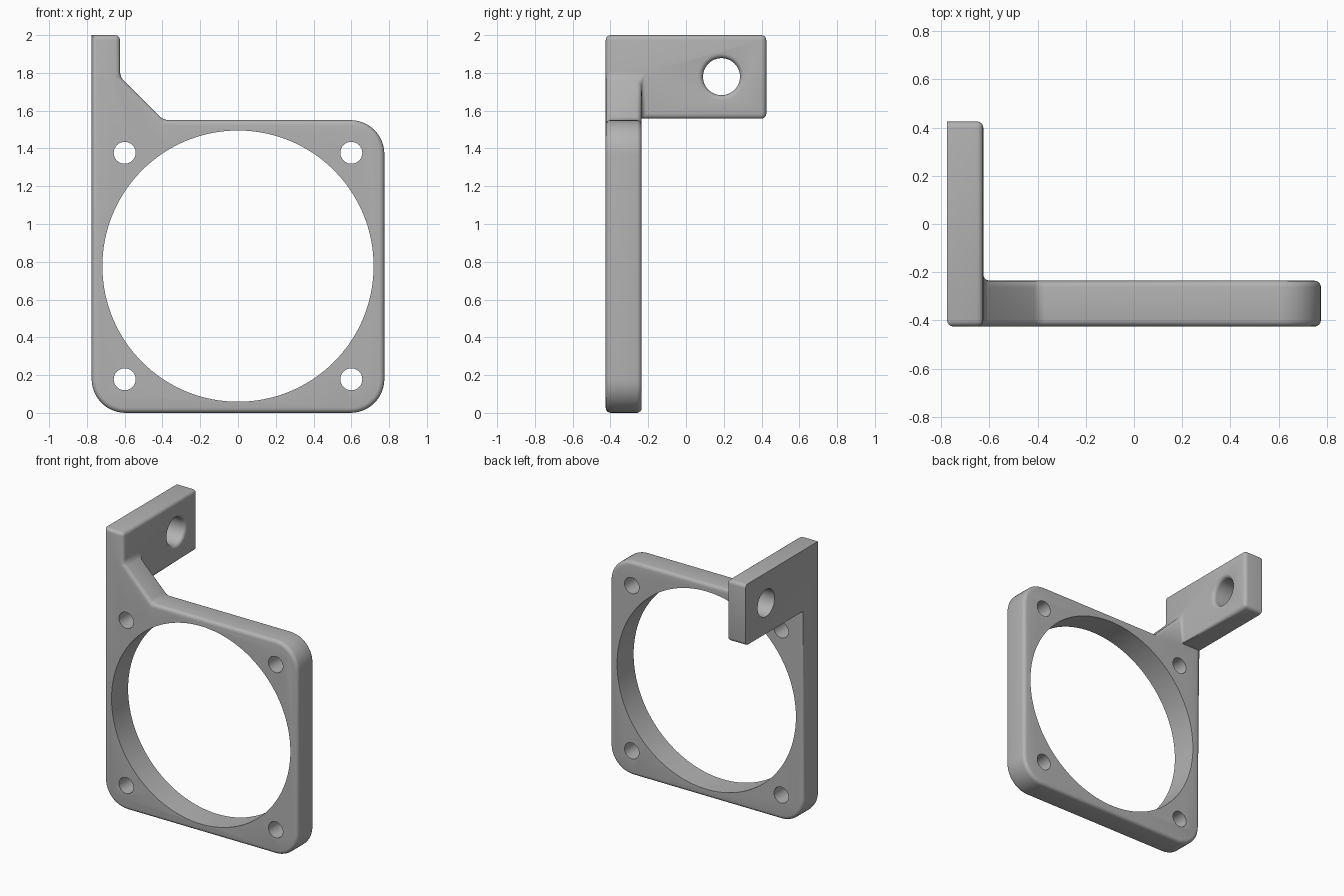
import bpy, bmesh, math
from mathutils import Matrix

if "Cube" in bpy.data.objects:
    bpy.data.objects.remove(bpy.data.objects["Cube"])

FRONT, MID, BACK = -0.425, -0.235, 0.425   # front face, plate back, arm end
LEFT, INNER = -0.775, -0.625               # outer and inner side of the arm
FRAME_TOP, ARM_LOW, RND, CORNER = 1.55, 1.558, 0.026, 0.18

grey = bpy.data.materials.new("light_grey")
grey.diffuse_color = (0.45, 0.45, 0.45, 1)
grey.use_nodes = True
grey.node_tree.nodes["Principled BSDF"].inputs["Base Color"].default_value = grey.diffuse_color


def add_object(name, bm):
    bmesh.ops.recalc_face_normals(bm, faces=bm.faces)
    mesh = bpy.data.meshes.new(name)
    bm.to_mesh(mesh)
    bm.free()
    mesh.materials.append(grey)
    ob = bpy.data.objects.new(name, mesh)
    bpy.context.collection.objects.link(ob)
    return ob


def arc(cx, cz, start):
    steps = 12
    return [(cx + CORNER * math.cos(math.radians(start + 90 * i / steps)),
             cz + CORNER * math.sin(math.radians(start + 90 * i / steps)))
            for i in range(steps + 1)]


# Front outline: arm section first, then the frame clockwise-free loop
outline = [(INNER, 2), (LEFT, 2), (LEFT, ARM_LOW)]
outline += arc(LEFT + CORNER, CORNER, 180)
outline += arc(-LEFT - CORNER, CORNER, 270)
outline += arc(-LEFT - CORNER, FRAME_TOP - CORNER, 0)
outline += [(-0.395, FRAME_TOP), (INNER, 1.78)]

bm = bmesh.new()
front = [bm.verts.new((x, FRONT, z)) for x, z in outline]
back = [bm.verts.new((x, MID, z)) for x, z in outline]
n = len(outline)
bm.faces.new(front)
for i in range(n):
    j = (i + 1) % n
    bm.faces.new((front[i], front[j], back[j], back[i]))
# Plate back, leaving the arm section open
root = bm.verts.new((INNER, MID, ARM_LOW))
bm.faces.new(back[2:] + [root])
# Arm running backwards from the plate
arm = [back[0], back[1], back[2], root, back[-1]]
end = [bm.verts.new((v.co.x, BACK, v.co.z)) for v in arm]
for i in range(5):
    j = (i + 1) % 5
    bm.faces.new((arm[i], arm[j], end[j], end[i]))
bm.faces.new(end)
bmesh.ops.recalc_face_normals(bm, faces=bm.faces)
bmesh.ops.dissolve_limit(bm, angle_limit=0.01, verts=bm.verts, edges=bm.edges)


# Round every sharp edge except the arm's outer rim and the arm/plate seam
def rounded(e):
    if e.calc_face_angle(0) < math.radians(30):
        return False
    a, b = e.verts[0].co, e.verts[1].co
    outer = max(a.x, b.x) < LEFT + 0.001
    if outer and (min(a.z, b.z) > ARM_LOW - 0.01):
        return max(a.y, b.y) < FRONT + 0.001
    seam = all(abs(p.y - MID) < 0.001 and abs(p.z - ARM_LOW) < 0.001 for p in (a, b))
    return not seam


bmesh.ops.bevel(bm, geom=[e for e in bm.edges if rounded(e)], offset=RND,
                segments=4, profile=0.5, affect='EDGES', clamp_overlap=True)
bracket = add_object("fan_bracket", bm)


# Cutters for the openings
def cut(name, profile, matrix, sides):
    """Revolve (radius, height) pairs about z, place, and subtract."""
    bm = bmesh.new()
    rings = [[bm.verts.new((r * math.cos(2 * math.pi * k / sides),
                            r * math.sin(2 * math.pi * k / sides), h))
              for k in range(sides)] for r, h in profile]
    bm.faces.new(rings[0])
    bm.faces.new(rings[-1])
    for lo, hi in zip(rings, rings[1:]):
        for k in range(sides):
            m = (k + 1) % sides
            bm.faces.new((lo[k], lo[m], hi[m], hi[k]))
    bmesh.ops.transform(bm, matrix=matrix, verts=bm.verts)
    ob = add_object(name, bm)
    ob.hide_render = True
    ob.hide_set(True)
    mod = bracket.modifiers.new(name, 'BOOLEAN')
    mod.operation, mod.solver, mod.object = 'DIFFERENCE', 'EXACT', ob
    return ob


cutters = []
along_y = Matrix.Rotation(math.pi / 2, 4, 'X')
mid_y = (FRONT + MID) / 2
cutters.append(cut("air_opening_cutter", [(0.718, -0.2), (0.718, 0.2)],
                   Matrix.Translation((0, mid_y, 0.777)) @ along_y, 128))
for x in (-0.6, 0.6):
    for z in (0.178, 1.377):
        cutters.append(cut("screw_hole_cutter", [(0.058, -0.15), (0.058, 0.15)],
                           Matrix.Translation((x, mid_y, z)) @ along_y, 40))
# Mounting hole, with a rounded lip on the inner side of the arm
lip = [(0.098 + RND * (1 - math.cos(t)), -RND + RND * math.sin(t))
       for t in (math.pi / 2 * i / 5 for i in range(6))]
mount = [(0.098, -0.25)] + lip + [(0.098 + RND, 0.05)]
cutters.append(cut("mount_hole_cutter", mount,
                   Matrix.Translation((INNER, 0.188, 1.78))
                   @ Matrix.Rotation(math.pi / 2, 4, 'Y'), 48))

# Apply the cuts, drop the cutters and smooth the curved faces
bpy.context.view_layer.objects.active = bracket
bracket.select_set(True)
for mod in list(bracket.modifiers):
    bpy.ops.object.modifier_apply(modifier=mod.name)
for ob in cutters:
    bpy.data.objects.remove(ob)
bpy.ops.object.shade_smooth_by_angle(angle=math.radians(30))
